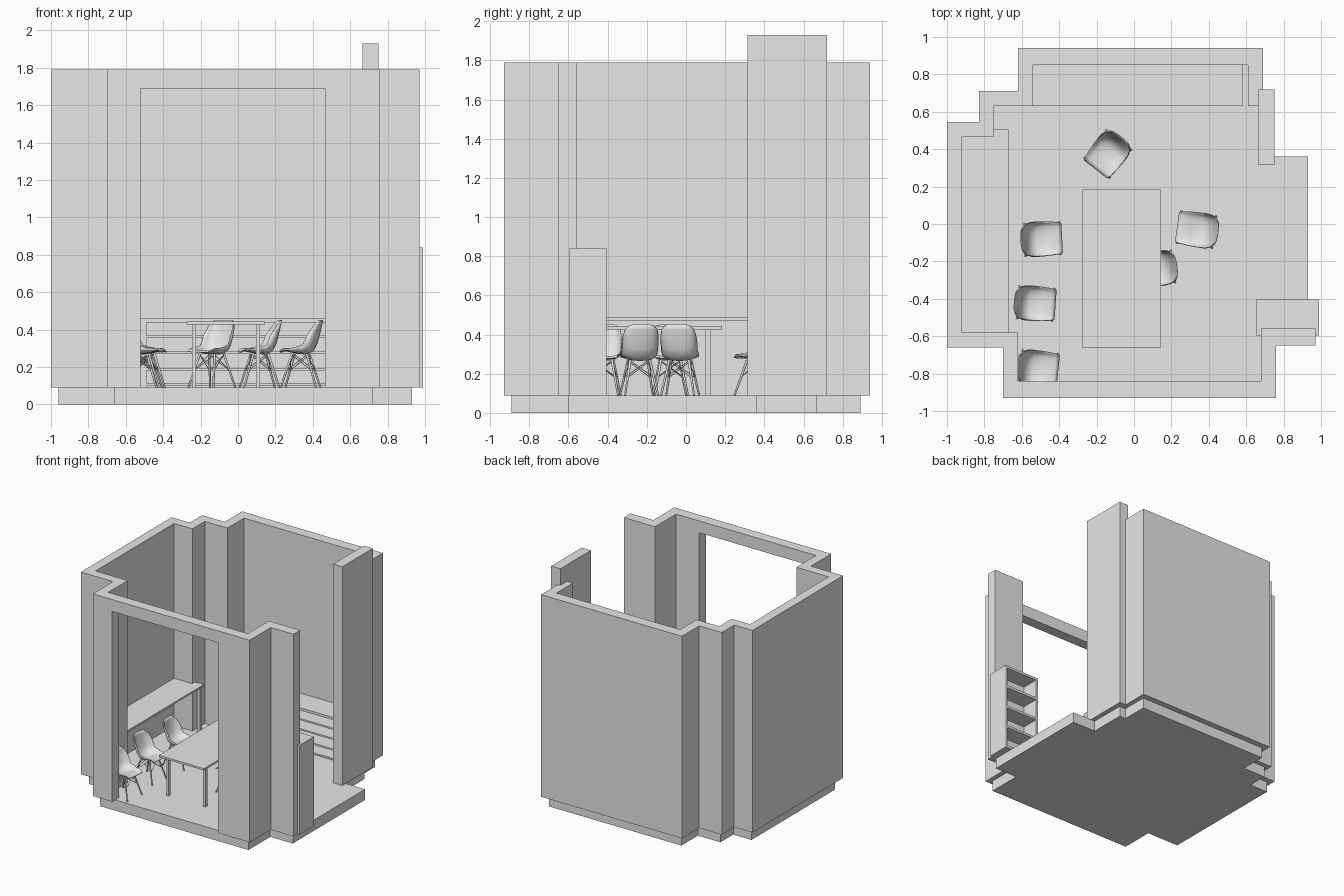
import bpy, bmesh, math
from mathutils import Vector, Matrix

if "Cube" in bpy.data.objects:
    bpy.data.objects.remove(bpy.data.objects["Cube"])

GREY = bpy.data.materials.new("plain_grey")
GREY.use_nodes = True
GREY.diffuse_color = (0.8, 0.8, 0.8, 1)
GREY.node_tree.nodes["Principled BSDF"].inputs["Base Color"].default_value = (0.8, 0.8, 0.8, 1)

FLOOR = 0.09
WALL_TOP = 1.79


def finish(name, bm):
    bmesh.ops.recalc_face_normals(bm, faces=bm.faces)
    mesh = bpy.data.meshes.new(name)
    bm.to_mesh(mesh)
    bm.free()
    mesh.materials.append(GREY)
    obj = bpy.data.objects.new(name, mesh)
    bpy.context.collection.objects.link(obj)
    return obj


def add_box(bm, xs, ys, zs):
    centre = Vector([(a[0] + a[1]) / 2 for a in (xs, ys, zs)])
    size = [a[1] - a[0] for a in (xs, ys, zs)]
    bmesh.ops.create_cube(bm, size=1, matrix=Matrix.Translation(centre) @ Matrix.Diagonal((*size, 1)))


def boxes(name, parts):
    bm = bmesh.new()
    for part in parts:
        add_box(bm, *part)
    return finish(name, bm)


def prism(name, outline, bottom, top):
    bm = bmesh.new()
    face = bm.faces.new([bm.verts.new((x, y, bottom)) for x, y in outline])
    grown = bmesh.ops.extrude_face_region(bm, geom=[face])["geom"]
    verts = [g for g in grown if isinstance(g, bmesh.types.BMVert)]
    bmesh.ops.translate(bm, verts=verts, vec=(0, 0, top - bottom))
    return finish(name, bm)


def select_only(obj):
    bpy.ops.object.select_all(action='DESELECT')
    obj.select_set(True)
    bpy.context.view_layer.objects.active = obj


# Floor slab, set in under the walls
prism("floor_slab", [
    (0.65, 0.89), (-0.58, 0.89), (-0.58, 0.67), (-0.79, 0.67), (-0.79, 0.5),
    (-0.96, 0.5), (-0.96, -0.61), (-0.66, -0.61), (-0.66, -0.89), (0.72, -0.89),
    (0.72, -0.6), (0.93, -0.6), (0.93, 0.36), (0.71, 0.36), (0.71, 0.67), (0.65, 0.67)],
    0, FLOOR)

# Stepped wall, open on the left side of the room
outer = [(0.69, 0.63), (0.69, 0.94), (-0.62, 0.94), (-0.62, 0.71), (-0.83, 0.71),
         (-0.83, 0.545), (-1, 0.545), (-1, -0.66), (-0.7, -0.66), (-0.7, -0.93),
         (0.76, -0.93), (0.76, -0.65), (0.97, -0.65)]
inner = [(0.97, -0.56), (0.68, -0.56), (0.68, -0.84), (-0.62, -0.84), (-0.62, -0.58),
         (-0.92, -0.58), (-0.92, 0.465), (-0.75, 0.465), (-0.75, 0.63), (-0.54, 0.63),
         (-0.54, 0.85), (0.61, 0.85), (0.61, 0.63)]
walls = prism("walls", outer + inner, FLOOR, WALL_TOP)

# Doorway cut in the front wall
cutter = boxes("doorway_cutter", [((-0.52, 0.465), (-1, -0.8), (0, 1.69))])
cutter.hide_render = True
cut = walls.modifiers.new("doorway", 'BOOLEAN')
cut.operation = 'DIFFERENCE'
cut.solver = 'EXACT'
cut.object = cutter
select_only(walls)
bpy.ops.object.modifier_apply(modifier=cut.name)
bpy.data.objects.remove(cutter)

# Tall post beside the open side
boxes("tall_post", [((0.665, 0.75), (0.315, 0.72), (FLOOR, 1.93))])

# Low shelving along the back wall
back_y = (0.632, 0.849)
boxes("back_shelves",
      [((-0.539, 0.58), back_y, (0.437, 0.459))]
      + [((x, x + 0.05), back_y, (FLOOR, 0.437)) for x in (-0.539, 0.53)]
      + [((-0.49, 0.53), back_y, (z, z + 0.014)) for z in (0.1, 0.18, 0.27, 0.355)])

# Bookcase by the front, open to the back
case_x, case_y = (0.655, 0.99), (-0.595, -0.405)
boxes("bookcase",
      [((x, x + 0.02), case_y, (FLOOR, 0.84)) for x in (case_x[0], case_x[1] - 0.02)]
      + [((0.675, 0.97), (-0.595, -0.555), (FLOOR, 0.84))]
      + [((0.675, 0.97), (-0.555, -0.405), (z, z + 0.02)) for z in (FLOOR, 0.275, 0.455, 0.64, 0.82)])

# Counter along the right wall
boxes("wall_counter",
      [((-0.92, -0.67), (-0.58, 0.465), (0.473, 0.488)), ((-0.75, -0.67), (0.465, 0.505), (0.473, 0.488))]
      + [((-0.705, -0.68), (y, y + 0.025), (FLOOR, 0.473)) for y in (-0.565, 0.465)])

# Dining table
boxes("table",
      [((-0.275, 0.145), (-0.66, 0.185), (0.427, 0.443))]
      + [((x, x + 0.022), (y, y + 0.025), (FLOOR, 0.427)) for x in (-0.247, 0.095) for y in (-0.6, 0.1)])


# Chair shell: each row is forward, height, half width, edge push forward, edge lift
SHELL = [(0.105, 0.19, 0.078, 0, 0.004), (0.085, 0.197, 0.085, 0, 0.012),
         (0.03, 0.186, 0.09, 0, 0.026), (-0.03, 0.178, 0.092, 0.008, 0.05),
         (-0.065, 0.195, 0.092, 0.028, 0.06), (-0.085, 0.235, 0.092, 0.042, 0.04),
         (-0.1, 0.29, 0.09, 0.036, 0.015), (-0.11, 0.335, 0.082, 0.026, 0),
         (-0.115, 0.362, 0.062, 0.014, -0.006)]


def chair_shell(name, place):
    bm = bmesh.new()
    steps = [i / 4 - 1 for i in range(9)]
    grid = [[bm.verts.new((f + push * abs(t) ** 2.5, w * math.sin(t * math.pi / 2), z + lift * abs(t) ** 2.5))
             for t in steps] for f, z, w, push, lift in SHELL]
    for low, high in zip(grid, grid[1:]):
        for i in range(8):
            bm.faces.new((low[i], low[i + 1], high[i + 1], high[i]))
    obj = finish(name, bm)
    obj.matrix_world = place
    thick = obj.modifiers.new("thickness", 'SOLIDIFY')
    thick.thickness = 0.005
    thick.offset = 0
    select_only(obj)
    bpy.ops.object.shade_smooth_by_angle(angle=math.radians(50))


def add_rod(bm, a, b, r1, r2, sides=8):
    a, b = Vector(a), Vector(b)
    turn = (b - a).to_track_quat('Z', 'Y').to_matrix().to_4x4()
    bmesh.ops.create_cone(bm, cap_ends=True, segments=sides, radius1=r1, radius2=r2,
                          depth=(b - a).length, matrix=Matrix.Translation((a + b) / 2) @ turn)


def chair_legs(name, place):
    bm = bmesh.new()

    def on_leg(sx, sy, t):
        foot, top = Vector((0.095 * sx, 0.085 * sy, 0)), Vector((0.04 * sx, 0.05 * sy, 0.18))
        return foot.lerp(top, t)
    corners = [(1, 1), (-1, 1), (-1, -1), (1, -1)]
    for i, c in enumerate(corners):
        add_rod(bm, on_leg(*c, 0), on_leg(*c, 1), 0.005, 0.007)
        # Crossed wire braces between neighbouring legs
        n = corners[(i + 1) % 4]
        add_rod(bm, on_leg(*c, 0.5), on_leg(*n, 0.98), 0.002, 0.002, 6)
        add_rod(bm, on_leg(*n, 0.5), on_leg(*c, 0.98), 0.002, 0.002, 6)
    obj = finish(name, bm)
    obj.matrix_world = place
    select_only(obj)
    bpy.ops.object.shade_smooth_by_angle(angle=math.radians(50))


# Chairs around the room: x, y and heading in degrees
CHAIRS = [(-0.14, 0.375, 232), (-0.49, -0.08, 3), (-0.525, -0.425, -4),
          (-0.51, -0.77, -6), (0.335, -0.03, 172), (0.115, -0.24, 188)]
for i, (x, y, heading) in enumerate(CHAIRS, 1):
    place = Matrix.Translation((x, y, FLOOR)) @ Matrix.Rotation(math.radians(heading), 4, 'Z')
    chair_shell(f"chair_seat_{i}", place)
    chair_legs(f"chair_legs_{i}", place)
